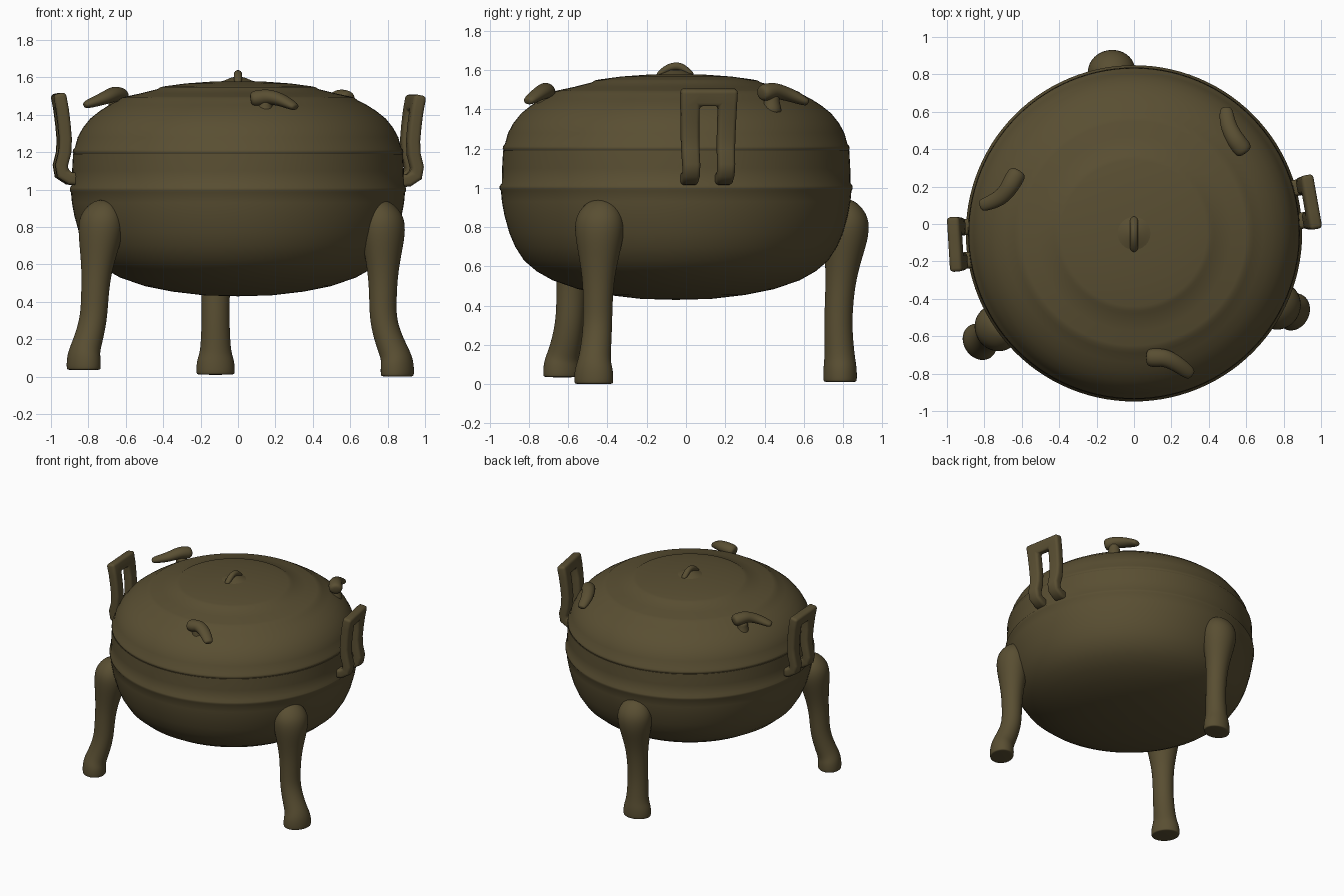
import bpy, bmesh, math
from mathutils import Vector

if "Cube" in bpy.data.objects:
    bpy.data.objects.remove(bpy.data.objects["Cube"])

CY = -0.05  # vessel axis lies at y = -0.05

bronze = bpy.data.materials.new("dark olive bronze")
bronze.diffuse_color = (0.10, 0.077, 0.032, 1)
bronze.use_nodes = True
bronze.node_tree.nodes["Principled BSDF"].inputs["Base Color"].default_value = bronze.diffuse_color


def make(name, bm, angle=40):
    bmesh.ops.recalc_face_normals(bm, faces=bm.faces)
    me = bpy.data.meshes.new(name)
    bm.to_mesh(me)
    bm.free()
    ob = bpy.data.objects.new(name, me)
    bpy.context.collection.objects.link(ob)
    me.materials.append(bronze)
    bpy.ops.object.select_all(action='DESELECT')
    ob.select_set(True)
    bpy.context.view_layer.objects.active = ob
    bpy.ops.object.shade_smooth_by_angle(angle=math.radians(angle))
    return ob


def skin(bm, rings, closed=True):
    for a, b in zip(rings, rings[1:]):
        n = len(a)
        for i in range(n if closed else n - 1):
            j = (i + 1) % n
            bm.faces.new((a[i], a[j], b[j], b[i]))


def lathe(name, profile, seg=112):
    bm = bmesh.new()
    rings = []
    for r, z in profile:
        r = max(r, 0.001)
        rings.append([bm.verts.new((r * math.cos(t), CY + r * math.sin(t), z))
                      for t in (2 * math.pi * i / seg for i in range(seg))])
    skin(bm, rings)
    bm.faces.new(rings[0])
    bm.faces.new(rings[-1])
    return make(name, bm, 50)


def tube(name, pts, radii, ref, seg=16):
    """Sweep ellipses (side radius, ref radius) along points."""
    bm = bmesh.new()
    pts = [Vector(p) for p in pts]
    rings = []
    for k, (p, (ra, rb)) in enumerate(zip(pts, radii)):
        t = (pts[min(k + 1, len(pts) - 1)] - pts[max(k - 1, 0)]).normalized()
        if k == len(pts) - 1:
            t = (pts[k] - pts[k - 1]).normalized()
        side = t.cross(Vector(ref)).normalized()
        up = side.cross(t)
        rings.append([bm.verts.new(p + side * ra * math.cos(a) + up * rb * math.sin(a))
                      for a in (2 * math.pi * i / seg for i in range(seg))])
    skin(bm, rings)
    bm.faces.new(rings[0])
    bm.faces.new(rings[-1])
    ob = make(name, bm, 60)
    m = ob.modifiers.new("smooth", 'SUBSURF')
    m.levels = m.render_levels = 2
    return ob


# Bowl, with a raised band under the lid
lathe("bowl", [(0, .43), (.18, .435), (.35, .455), (.50, .485), (.63, .53), (.71, .575),
               (.775, .63), (.82, .70), (.85, .77), (.875, .86), (.888, .93), (.893, .985),
               (.899, .995), (.899, 1.01), (.888, 1.025), (.887, 1.10), (.882, 1.19), (.80, 1.2)])
# Domed lid with stepped rings
lathe("lid", [(.80, 1.185), (.878, 1.19), (.884, 1.20), (.882, 1.212), (.872, 1.225), (.857, 1.28),
              (.83, 1.33), (.79, 1.38), (.74, 1.42), (.69, 1.452), (.64, 1.478), (.622, 1.492),
              (.60, 1.498), (.52, 1.515), (.43, 1.538), (.415, 1.548), (.39, 1.553),
              (.28, 1.568), (.14, 1.578), (0, 1.582)])

# Small loop on the lid centre
tube("lid_loop", [(0, CY - .10, 1.57), (0, CY - .06, 1.60), (0, CY - .02, 1.62),
                  (0, CY + .02, 1.62), (0, CY + .05, 1.60), (0, CY + .09, 1.57)],
     [(.02, .012), (.024, .02), (.022, .022), (.022, .022), (.024, .02), (.02, .012)], (0, 0, 1), 12)
lathe("lid_loop_mound", [(.12, 1.57), (.07, 1.585), (.035, 1.60), (0, 1.605)], 24)

# Legs: (xy at top, xy at shin, xy at foot, foot height)
LEGS = {"left_leg": ((-.73, -.555), (-.77, -.59), (-.825, -.63), .035),
        "right_leg": ((.775, -.44), (.775, -.45), (.852, -.47), .0),
        "back_leg": ((-.12, .82), (-.12, .775), (-.12, .785), .01)}
LEVELS = [(.93, .05, .04), (.90, .10, .08), (.84, .132, .118), (.76, .13, .12), (.66, .108, .10),
          (.54, .084, .08), (.42, .077, .074), (.30, .076, .073), (.19, .080, .076),
          (.12, .086, .080), (.08, .102, .086), (.03, .106, .088), (.006, .104, .086), (0, .098, .080)]
for name, (top, shin, foot, fz) in LEGS.items():
    pts = []
    for z, _, _ in LEVELS:
        if z >= .3:
            f = min((z - .3) / .5, 1) ** 1.5
            a, b = shin, top
        else:
            f = min((.3 - z) / .24, 1)
            f = f * f * (3 - 2 * f)
            a, b = shin, foot
        x, y = (a[i] + (b[i] - a[i]) * f for i in (0, 1))
        if z > .85:  # shoulder leans into the bowl
            d = Vector((x, y - CY)).normalized() * (z - .85) * .5
            x, y = x - d.x, y - d.y
        pts.append((x, y, fz + z * (1 - fz)))
    out = Vector((top[0], top[1] - CY, 0)).normalized()
    tube(name, pts, [(a, b) for _, a, b in LEVELS], out)


# Upright U-shaped handles that curl into the body at the feet
def handle(name, angle, dist, lift):
    rows = [(-.09, 1.045), (-.03, 1.05), (.012, 1.075), (.018, 1.12), (.0, 1.19), (-.003, 1.26),
            (.004, 1.34), (.014, 1.42), (.03, 1.505)]
    cols = [-.147, -.05, .05, .147]
    bm = bmesh.new()
    a = math.radians(angle)
    o, t = Vector((math.cos(a), math.sin(a), 0)), Vector((-math.sin(a), math.cos(a), 0))
    grid = []
    for d, z in rows:
        s = .90 + .10 * (z - 1.04) / .46
        grid.append([bm.verts.new(Vector((0, CY, z + lift)) + o * (dist + d) + t * c * s) for c in cols])
    for r in range(len(rows) - 1):
        for c in range(3):
            if c != 1 or r == len(rows) - 2:
                bm.faces.new((grid[r][c], grid[r][c + 1], grid[r + 1][c + 1], grid[r + 1][c]))
    for v in [v for v in bm.verts if not v.link_faces]:
        bm.verts.remove(v)
    ob = make(name, bm, 40)
    m = ob.modifiers.new("thickness", 'SOLIDIFY')
    m.thickness, m.offset = .068, 0
    m = ob.modifiers.new("round", 'BEVEL')
    m.width, m.segments, m.angle_limit = .02, 4, math.radians(50)


handle("right_handle", 10, .937, 0)
handle("left_handle", 183.5, .934, .01)

# Three curled ornaments standing on the lid: thick head, body, thin tail
ORN = {"front_ornament": [(.085, -.715, 1.485), (.17, -.715, 1.497), (.235, -.75, 1.48), (.30, -.80, 1.445)],
       "right_ornament": [(.585, .395, 1.485), (.54, .455, 1.497), (.50, .53, 1.475), (.492, .61, 1.44)],
       "left_ornament": [(-.625, .27, 1.50), (-.665, .20, 1.512), (-.71, .135, 1.49), (-.81, .10, 1.455)]}
for name, p in ORN.items():
    p = [Vector(q) for q in p]
    start = p[0] + (p[0] - p[1]).normalized() * .02
    end = p[3] + (p[3] - p[2]).normalized() * .015
    tube(name, [start, p[0], p[0].lerp(p[1], .5), p[1], p[2], p[3], end],
         [(.035, .03), (.052, .046), (.052, .046), (.05, .042), (.045, .036), (.038, .024), (.022, .014)],
         (0, 0, 1), 12)
    base = p[0].lerp(p[1], .7)
    tube(name + "_stem", [(base.x, base.y, z) for z in (1.48, 1.45, 1.42, 1.37)],
         [(.04, .04), (.04, .04), (.046, .046), (.06, .06)], (1, 0, 0), 12)
